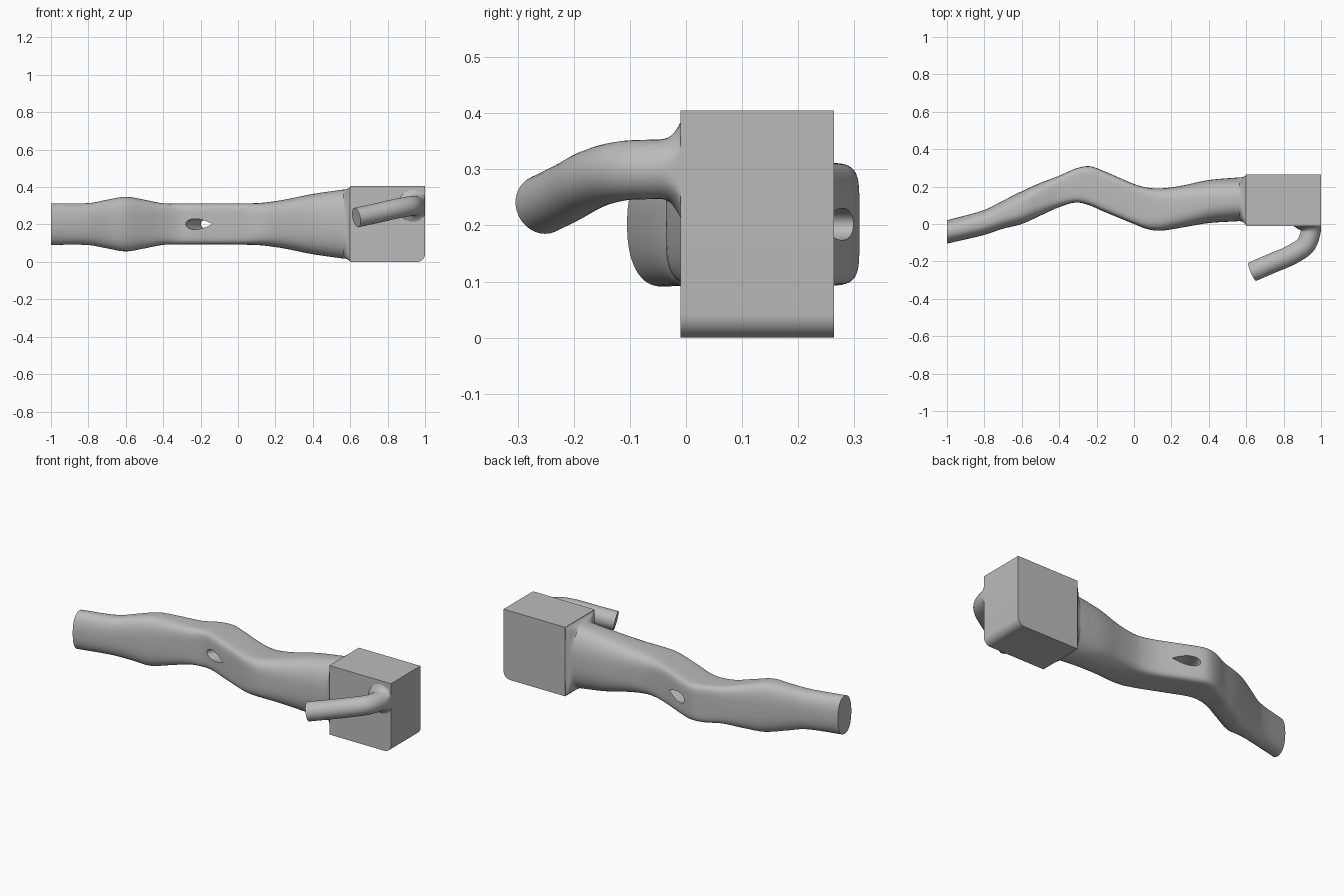
import bpy, bmesh, math
from mathutils import Vector

old = bpy.data.objects.get("Cube")
if old:
    bpy.data.objects.remove(old, do_unlink=True)

grey = bpy.data.materials.new("plain grey")
grey.use_nodes = True
tone = (0.5, 0.5, 0.5, 1)
grey.diffuse_color = tone
grey.node_tree.nodes["Principled BSDF"].inputs["Base Color"].default_value = tone


def make_object(name, bm):
    bmesh.ops.recalc_face_normals(bm, faces=bm.faces)
    mesh = bpy.data.meshes.new(name)
    bm.to_mesh(mesh)
    bm.free()
    mesh.materials.append(grey)
    obj = bpy.data.objects.new(name, mesh)
    bpy.context.collection.objects.link(obj)
    return obj


def activate(obj):
    bpy.ops.object.select_all(action='DESELECT')
    obj.select_set(True)
    bpy.context.view_layer.objects.active = obj


def smooth(obj, degrees=35):
    activate(obj)
    bpy.ops.object.shade_smooth_by_angle(angle=math.radians(degrees))


def loft(name, rings):
    """Skin a list of equal-sized closed rings and cap both ends."""
    bm = bmesh.new()
    loops = [[bm.verts.new(p) for p in ring] for ring in rings]
    count = len(loops[0])
    for a, b in zip(loops, loops[1:]):
        for i in range(count):
            j = (i + 1) % count
            bm.faces.new((a[i], a[j], b[j], b[i]))
    bm.faces.new(loops[0])
    bm.faces.new(loops[-1])
    return make_object(name, bm)


def spline(rows, steps):
    """Smooth curve through rows of values; the first value is the parameter."""
    def slope(i):
        lo, hi = rows[max(i - 1, 0)], rows[min(i + 1, len(rows) - 1)]
        return [(h - l) / (hi[0] - lo[0]) for l, h in zip(lo, hi)]

    result = []
    for i in range(len(rows) - 1):
        a, b, ma, mb = rows[i], rows[i + 1], slope(i), slope(i + 1)
        span = b[0] - a[0]
        for k in range(steps):
            t = k / steps
            ease = t * t * (3 - 2 * t)
            out, back = t * (1 - t) ** 2 * span, t * t * (t - 1) * span
            result.append([p + (q - p) * ease + m * out + n * back
                           for p, q, m, n in zip(a, b, ma, mb)])
    return result + [list(rows[-1])]


def signed_power(value, power):
    return math.copysign(abs(value) ** power, value)


def arm_ring(x, back, front, half_height, squareness, count=56):
    ring = []
    for i in range(count):
        t = math.tau * i / count
        y = (back + front) / 2 + (back - front) / 2 * signed_power(math.cos(t), 2 / squareness)
        z = 0.202 + half_height * signed_power(math.sin(t), 2 / squareness)
        ring.append((x, y, z))
    return ring


# Arm: x, back y, front y, half height, squareness of the section
stations = [
    (-1, 0.02, -0.105, 0.111, 2.3),
    (-0.8, 0.075, -0.058, 0.112, 2.5),
    (-0.7, 0.125, -0.025, 0.13, 2.7),
    (-0.6, 0.175, 0, 0.146, 3),
    (-0.5, 0.22, 0.045, 0.13, 3.5),
    (-0.4, 0.258, 0.09, 0.111, 4.5),
    (-0.31, 0.297, 0.115, 0.11, 6),
    (-0.24, 0.309, 0.1, 0.11, 6),
    (-0.17, 0.287, 0.07, 0.11, 6),
    (0, 0.214, 0, 0.11, 6),
    (0.07, 0.195, -0.027, 0.111, 5),
    (0.14, 0.19, -0.036, 0.115, 4),
    (0.25, 0.204, -0.02, 0.131, 3.2),
    (0.4, 0.235, 0.005, 0.161, 2.7),
    (0.56, 0.249, 0.015, 0.184, 2.5),
]
sections = spline(stations, 5)

# Collar: the arm flares out to the block's rectangular face
block_edge = (0.601, 0.264, -0.01, 0.202, 30)
arm_end = sections[-1]
for k in range(1, 9):
    t = k / 8
    flare = t ** 3
    section = [p + (q - p) * flare for p, q in zip(arm_end, block_edge)]
    section[0] = arm_end[0] + (block_edge[0] - arm_end[0]) * t
    sections.append(section)
arm = loft("arm", [arm_ring(*s) for s in sections])

# Teardrop hole cut square to the slanted part of the arm
middle = Vector((-0.168, 0.176, 0.202))
across = Vector((0.4, 0.92, 0)).normalized()
along = Vector((across.y, -across.x, 0))
hole_rings = []
for side in (-0.25, 0.25):
    ring = []
    for i in range(32):
        t = math.tau * i / 32
        height = 0.037 * math.sin(t) * math.sin(t / 2)
        ring.append(middle + across * side + along * 0.077 * math.cos(t)
                    + Vector((0, 0, height)))
    hole_rings.append(ring)
cutter = loft("hole_cutter", hole_rings)
cutter.hide_render = True
cut = arm.modifiers.new("hole", 'BOOLEAN')
cut.operation = 'DIFFERENCE'
cut.solver = 'EXACT'
cut.object = cutter
activate(arm)
bpy.ops.object.modifier_apply(modifier=cut.name)
bpy.data.objects.remove(cutter, do_unlink=True)
smooth(arm)

# Block with one rounded lower outer edge
low, high = Vector((0.6, -0.01, 0)), Vector((1, 0.264, 0.405))
bm = bmesh.new()
bmesh.ops.create_cube(bm, size=1)
for v in bm.verts:
    v.co = (low + high) / 2 + v.co * (high - low)
outer = [e for e in bm.edges
         if all(v.co.x > 0.9 and v.co.z < 0.1 for v in e.verts)]
bmesh.ops.bevel(bm, geom=outer, offset=0.042, segments=8, profile=0.5, affect='EDGES')
smooth(make_object("block", bm))

# Bent handle: a tube along a curved path, flaring where it meets the block
path = spline([
    (0, 0.943, -0.005, 0.3),
    (1, 0.943, -0.05, 0.3),
    (2, 0.915, -0.115, 0.297),
    (3, 0.84, -0.166, 0.283),
    (4, 0.74, -0.209, 0.26),
    (5, 0.633, -0.255, 0.237),
], 8)
points = [Vector(p[1:]) for p in path]
tube_rings = []
for i, point in enumerate(points):
    tangent = points[min(i + 1, len(points) - 1)] - points[max(i - 1, 0)]
    if i == 0:
        tangent = Vector((0, -1, 0))
    tangent.normalize()
    side = tangent.cross(Vector((0, 0, 1))).normalized()
    up = side.cross(tangent)
    radius = 0.053 + 0.042 * max(0, 1 - i / 8) ** 2.5
    ring = []
    for k in range(32):
        t = math.tau * k / 32
        p = point + (side * math.cos(t) + up * math.sin(t)) * radius
        p.x = min(p.x, 0.999)
        ring.append(p)
    tube_rings.append(ring)
smooth(loft("handle", tube_rings))
